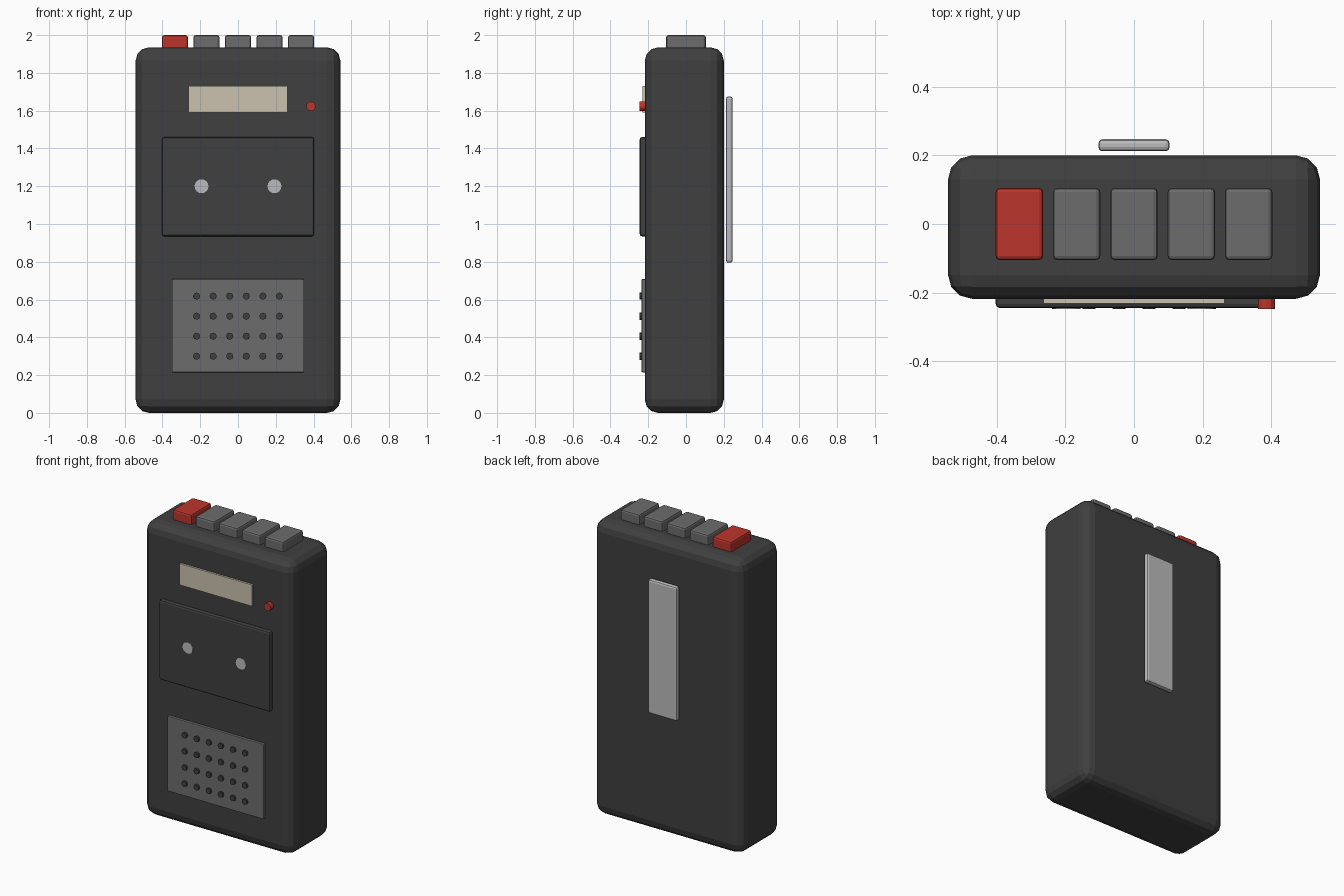
import bpy
import math

if "Cube" in bpy.data.objects:
    bpy.data.objects.remove(bpy.data.objects["Cube"], do_unlink=True)


def material(name, r, g, b):
    m = bpy.data.materials.new(name)
    m.use_nodes = True
    m.diffuse_color = (r, g, b, 1)
    bsdf = next(n for n in m.node_tree.nodes if n.type == 'BSDF_PRINCIPLED')
    bsdf.inputs["Base Color"].default_value = (r, g, b, 1)
    return m


CHARCOAL = material("charcoal plastic", 0.05, 0.05, 0.05)
GREY = material("grey plastic", 0.15, 0.15, 0.155)
RED = material("red plastic", 0.5, 0.035, 0.025)
CREAM = material("cream label", 0.6, 0.54, 0.43)
SILVER = material("silver metal", 0.5, 0.5, 0.51)


def block(name, x, y, z, mat, bevel=0.0, segments=2):
    """Box from (min, max) ranges, with rounded edges."""
    spans = (x, y, z)
    bpy.ops.mesh.primitive_cube_add(size=1, location=[(a + b) / 2 for a, b in spans])
    ob = bpy.context.object
    ob.name = name
    ob.scale = [b - a for a, b in spans]
    bpy.ops.object.transform_apply(location=False, rotation=False, scale=True)
    ob.data.materials.append(mat)
    if bevel:
        mod = ob.modifiers.new("rounded edges", 'BEVEL')
        mod.width = bevel
        mod.segments = segments
    return ob


def peg(name, x, z, radius, front, back, mat, sides):
    """Short cylinder pointing to the front."""
    bpy.ops.mesh.primitive_cylinder_add(
        vertices=sides, radius=radius, depth=back - front,
        location=(x, (front + back) / 2, z), rotation=(math.pi / 2, 0, 0))
    ob = bpy.context.object
    ob.name = name
    ob.data.materials.append(mat)
    return ob


# Case
block("case", (-0.542, 0.542), (-0.218, 0.2), (0, 1.935), CHARCOAL, 0.07, 3)

# Row of keys on the top, the first one red
for i in range(5):
    x = (i - 2) * 0.167
    block("record_key" if i == 0 else f"key_{i}", (x - 0.069, x + 0.069),
          (-0.105, 0.105), (1.9, 2.0), GREY if i else RED, 0.012)

# Display strip and indicator lamp
block("display", (-0.263, 0.263), (-0.231, -0.2), (1.59, 1.73), CREAM)
peg("indicator_lamp", 0.386, 1.623, 0.025, -0.247, -0.2, RED, 12)

# Tape door with two reel hubs
block("tape_door", (-0.403, 0.403), (-0.245, -0.2), (0.935, 1.46), CHARCOAL, 0.012)
for side, x in (("right", -0.193), ("left", 0.193)):
    peg(f"{side}_reel_hub", x, 1.2, 0.037, -0.247, -0.23, SILVER, 16)

# Speaker panel with a grid of studs
block("speaker_panel", (-0.35, 0.35), (-0.235, -0.2), (0.215, 0.708), GREY, 0.004)
for row in range(4):
    for col in range(6):
        peg(f"speaker_stud_{row}_{col}", (col - 2.5) * 0.0877, 0.3 + row * 0.106,
            0.019, -0.247, -0.22, CHARCOAL, 8)

# Belt clip behind the case
block("belt_clip", (-0.104, 0.104), (0.212, 0.247), (0.795, 1.675), SILVER, 0.012)
